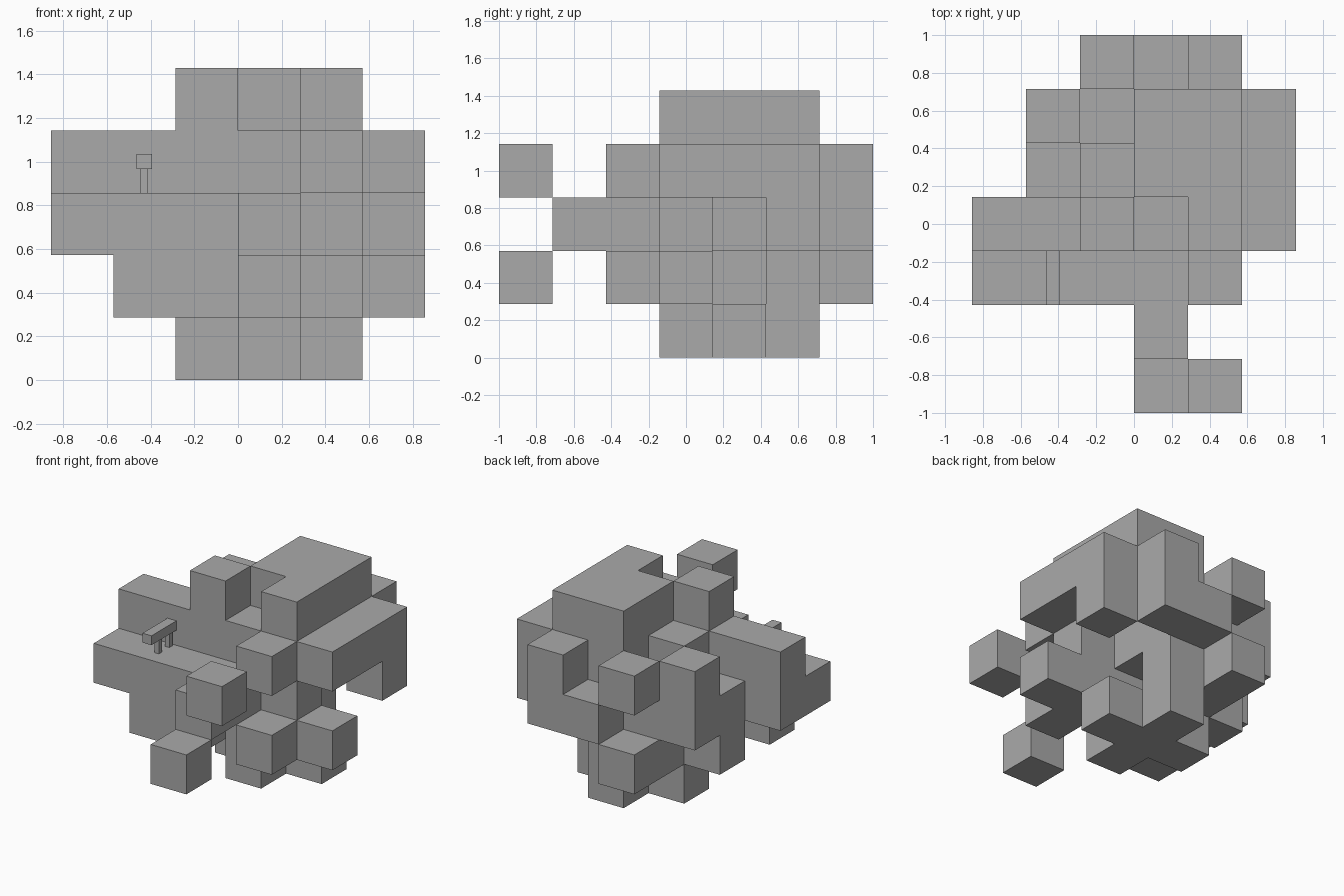
import bpy, bmesh
from mathutils import Vector

cube = bpy.data.objects.get("Cube")
if cube:
    bpy.data.objects.remove(cube, do_unlink=True)

U = 2 / 7  # edge of one block

grey = bpy.data.materials.new("plain_grey")
grey.use_nodes = True
COLOUR = (0.4, 0.4, 0.4, 1)
grey.diffuse_color = COLOUR
grey.node_tree.nodes["Principled BSDF"].inputs["Base Color"].default_value = COLOUR

# Floor plans from bottom to top; each row runs left to right in x, first row is the back
LAYERS = [
    ["......", "...#..", "..###.", "...#..", "......", "......", "......"],
    ["..#...", "..##..", ".##...", "..####", ".##.#.", "......", "...#.."],
    ["...##.", ".###.#", ".###..", "#####.", "####..", "...#..", "......"],
    ["..#.#.", ".#.###", "..####", "######", "....#.", "......", "....#."],
    ["......", "...##.", "...##.", "..#.#.", "......", "......", "......"],
]


def add_object(name, bm):
    mesh = bpy.data.meshes.new(name)
    bm.normal_update()
    bm.to_mesh(mesh)
    bm.free()
    mesh.materials.append(grey)
    obj = bpy.data.objects.new(name, mesh)
    bpy.context.collection.objects.link(obj)
    return obj


def add_box(name, low, high):
    low, high = Vector(low), Vector(high)
    bm = bmesh.new()
    bmesh.ops.create_cube(bm, size=1)
    bmesh.ops.scale(bm, vec=high - low, verts=bm.verts)
    bmesh.ops.translate(bm, vec=(low + high) / 2, verts=bm.verts)
    return add_object(name, bm)


# Block cluster: only the outer faces of the filled cells
cells = {(i, 6 - r, k)
         for k, rows in enumerate(LAYERS)
         for r, row in enumerate(rows)
         for i, mark in enumerate(row) if mark == "#"}

bm = bmesh.new()
corners = {}


def corner(p):
    key = tuple(p)
    if key not in corners:
        x, y, z = key
        corners[key] = bm.verts.new(((x - 3) * U, (y - 3.5) * U, z * U))
    return corners[key]


for cell in cells:
    for axis in range(3):
        u, v = (axis + 1) % 3, (axis + 2) % 3
        for side in (0, 1):
            near = list(cell)
            near[axis] += 2 * side - 1
            if tuple(near) in cells:
                continue
            loop = []
            for du, dv in ((0, 0), (1, 0), (1, 1), (0, 1)):
                p = list(cell)
                p[axis] += side
                p[u] += du
                p[v] += dv
                loop.append(corner(p))
            bm.faces.new(loop if side else loop[::-1])
add_object("block_cluster", bm)

# Small bench on the front left ledge
LEDGE = 3 * U
X = -0.43
add_box("bench_top", (X - 0.036, -1.5 * U, 0.967), (X + 0.036, -0.5 * U, 1.035))
for name, y in (("bench_front_leg", -0.30), ("bench_back_leg", -0.18)):
    add_box(name, (X - 0.018, y - 0.018, LEDGE), (X + 0.018, y + 0.018, 0.967))
